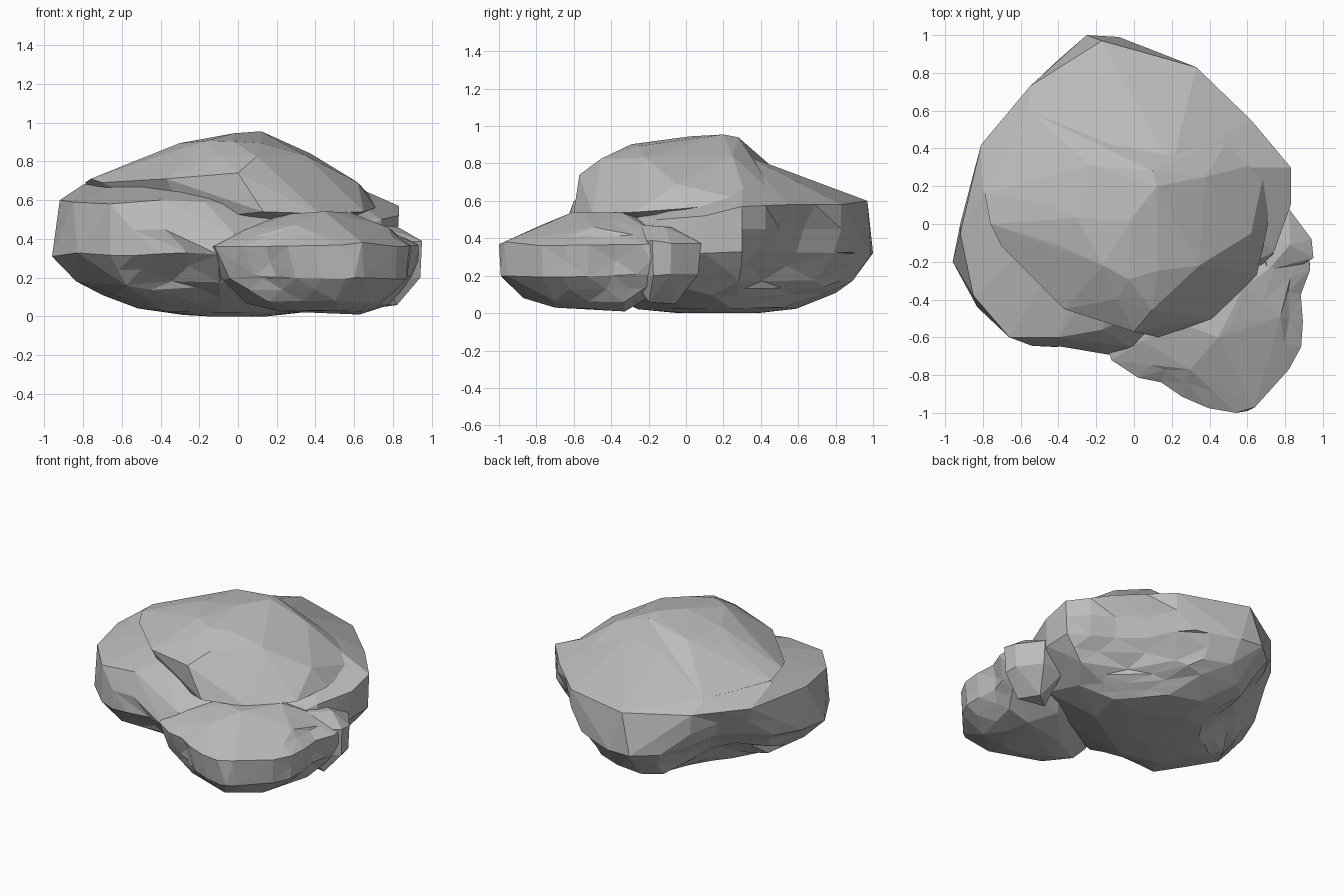
import bpy
import bmesh
import random
from mathutils import Vector

random.seed(4)

default_cube = bpy.data.objects.get("Cube")
if default_cube:
    bpy.data.objects.remove(default_cube, do_unlink=True)

# One plain stone colour
stone = bpy.data.materials.new("grey_stone")
stone.use_nodes = True
stone_colour = (0.5, 0.5, 0.5, 1)
stone.diffuse_color = stone_colour
shader = stone.node_tree.nodes["Principled BSDF"]
shader.inputs["Base Color"].default_value = stone_colour
shader.inputs["Roughness"].default_value = 0.9


def press_dents(bm, dents):
    """Split the long edges, then push the surface in around each dent."""
    long_edges = [edge for edge in bm.edges if edge.calc_length() > 0.2]
    bmesh.ops.subdivide_edges(bm, edges=long_edges, cuts=1, use_grid_fill=True)
    bmesh.ops.triangulate(bm, faces=bm.faces[:])
    for centre, radius, push in dents:
        for vert in bm.verts:
            distance = (vert.co - Vector(centre)).length
            if distance < radius:
                vert.co += Vector(push) * (1 - (distance / radius) ** 2)


def build_rock(name, outline, levels, corner_points=(), dents=()):
    """Stack scaled copies of an outline and wrap them in a faceted hull.

    Each level is (height, x scale, y scale, x shift, y shift).
    Corner points mark the strongest corners of the rock.
    Each dent is (centre, radius, push).
    """
    xs = [x for x, y in outline]
    ys = [y for x, y in outline]
    centre_x = (min(xs) + max(xs)) / 2
    centre_y = (min(ys) + max(ys)) / 2

    bm = bmesh.new()
    for index, (height, scale_x, scale_y, shift_x, shift_y) in enumerate(levels):
        # Alternate the corners so the facets become irregular triangles
        corners = outline if scale_x > 0.9 else outline[index % 2::2]
        for x, y in corners:
            jitter = random.uniform(-0.012, 0.012)
            bm.verts.new(Vector((
                centre_x + (x - centre_x) * scale_x + shift_x,
                centre_y + (y - centre_y) * scale_y + shift_y,
                max(0, height + jitter),
            )))
    for point in corner_points:
        bm.verts.new(Vector(point))

    hull = bmesh.ops.convex_hull(bm, input=bm.verts[:], use_existing_faces=False)
    unused = hull["geom_interior"] + hull["geom_unused"]
    loose = {item for item in unused if isinstance(item, bmesh.types.BMVert)}
    bmesh.ops.delete(bm, geom=list(loose), context="VERTS")
    if dents:
        press_dents(bm, dents)
    bmesh.ops.recalc_face_normals(bm, faces=bm.faces[:])

    mesh = bpy.data.meshes.new(name)
    bm.to_mesh(mesh)
    bm.free()
    mesh.materials.append(stone)
    rock = bpy.data.objects.new(name, mesh)
    bpy.context.collection.objects.link(rock)
    return rock


# Wide lower boulder: rounded underside, full shoulder, long sloping back
build_rock(
    "lower_boulder",
    outline=[(-.25, 1), (-.08, .99), (.1, .92), (.33, .83), (.62, .55),
             (.82, .3), (.82, .1), (.72, -.2), (.4, -.5), (-.1, -.7),
             (-.42, -.69), (-.66, -.6), (-.83, -.44), (-.96, -.2),
             (-.92, 0), (-.81, .44), (-.55, .74)],
    levels=[(0, .25, .25, 0, .02),
            (.03, .5, .5, 0, .02),
            (.1, .74, .73, 0, .03),
            (.17, .86, .87, 0, .01),
            (.32, 1, 1, 0, 0)],
    corner_points=[(-.92, -.05, .6), (-.85, -.38, .59), (-.66, -.6, .58),
                   (-.4, -.6, .6), (-.17, -.56, .59), (-.02, -.65, .43),
                   (.74, -.15, .5), (.83, .1, .52), (.83, .3, .57),
                   (.62, .55, .58), (.33, .83, .58), (-.17, .97, .6),
                   (-.55, .73, .59), (-.81, .42, .59), (-.8, .17, .68),
                   (-.56, .6, .66), (-.1, .3, .85), (.2, .3, .85)],
    dents=[((-.65, .48, .17), .4, (.1, -.1, .08)),
           ((.5, .6, .2), .38, (-.1, -.12, 0)),
           ((-.3, -.62, .2), .25, (0, .08, .02))],
)

# Domed upper boulder: raised lip at the front, lower rim on its left side
build_rock(
    "upper_boulder",
    outline=[(-.56, .5), (-.77, .15), (-.76, 0), (-.7, -.12), (-.37, -.45),
             (-.13, -.5), (0, -.58), (.2, -.57), (.42, -.5), (.63, -.27),
             (.68, 0), (.68, .33), (.5, .5), (.1, .5), (-.3, .5)],
    levels=[(.5, .8, .85, .03, 0),
            (.83, .58, .78, 0, 0),
            (.9, .36, .56, 0, .05)],
    corner_points=[(-.79, .16, .69), (-.76, 0, .71), (-.7, -.12, .69),
                   (-.37, -.45, .71), (-.13, -.51, .73), (0, -.57, .74),
                   (.13, -.6, .54), (.42, -.5, .53), (.65, -.27, .54),
                   (.71, 0, .56), (.7, .33, .6), (.62, -.05, .69),
                   (.52, .48, .63), (-.56, .6, .66),
                   (-.02, .02, .945), (.12, .2, .955), (.1, .28, .94)],
)

# Low slab resting against the front corner, hollowed along its sides
build_rock(
    "front_slab",
    outline=[(.92, -.08), (.96, -.25), (.95, -.53), (.82, -.77), (.64, -.97),
             (.54, -1), (.25, -.95), (.02, -.82), (-.12, -.72),
             (-.16, -.58), (.05, -.3), (.5, -.08)],
    levels=[(.02, .4, .42, .02, .02),
            (.07, .66, .72, .01, 0),
            (.2, .91, .94, .03, -.01),
            (.37, 1, 1, 0, 0),
            (.46, .68, .66, 0, .04),
            (.53, .32, .35, 0, .1)],
    corner_points=[(.6, -.99, .2)],
    dents=[((.92, -.42, .27), .24, (-.09, .02, 0)),
           ((.18, -.88, .28), .2, (.01, .06, 0))],
)

# Small chunk wedged behind the slab
build_rock(
    "side_chunk",
    outline=[(.82, .08), (.94, -.08), (.95, -.18), (.75, -.3), (.6, -.1),
             (.65, .07)],
    levels=[(.06, .55, .55, -.05, -.05),
            (.2, .95, .92, 0, 0),
            (.38, 1, 1, 0, 0),
            (.46, .6, .6, -.05, -.02)],
)
